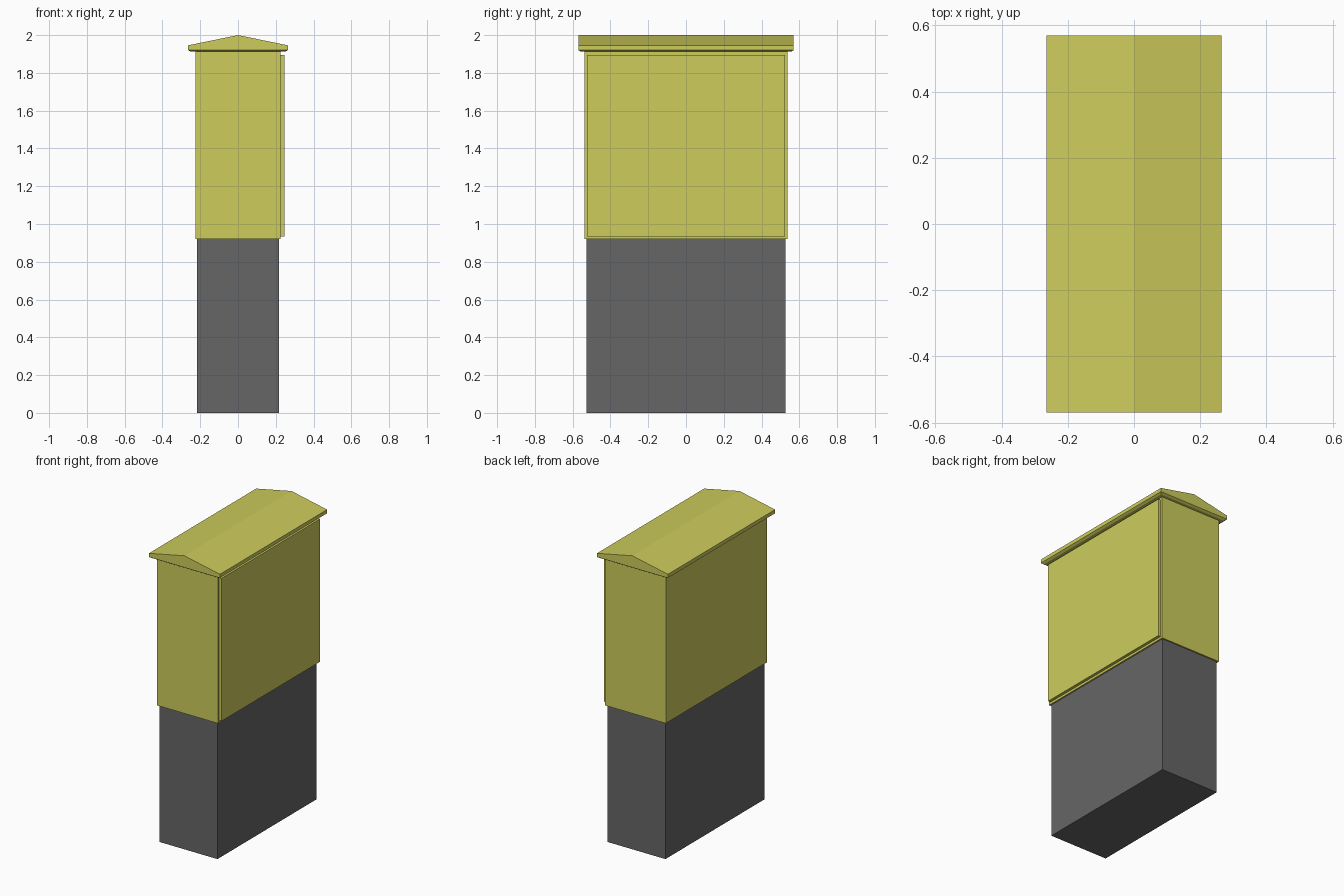
import bpy

default = bpy.data.objects.get("Cube")
if default:
    bpy.data.objects.remove(default, do_unlink=True)


def material(name, rgb):
    mat = bpy.data.materials.new(name)
    mat.use_nodes = True
    colour = (*rgb, 1.0)
    mat.diffuse_color = colour
    mat.node_tree.nodes["Principled BSDF"].inputs["Base Color"].default_value = colour
    return mat


yellow = material("cabinet yellow", (0.61, 0.605, 0.108))
grey = material("plinth grey", (0.133, 0.133, 0.133))


def mesh_object(name, verts, faces, mat):
    mesh = bpy.data.meshes.new(name)
    mesh.from_pydata(verts, [], faces)
    mesh.materials.append(mat)
    obj = bpy.data.objects.new(name, mesh)
    bpy.context.collection.objects.link(obj)
    return obj


def ring(x, y, z):
    return [(-x, -y, z), (x, -y, z), (x, y, z), (-x, y, z)]


def sides(start):
    return [(start + i, start + (i + 1) % 4, start + 4 + (i + 1) % 4, start + 4 + i)
            for i in range(4)]


def box(name, x, y, z0, z1, mat):
    return mesh_object(name, ring(x, y, z0) + ring(x, y, z1),
                       [(3, 2, 1, 0), (4, 5, 6, 7)] + sides(0), mat)


# Plinth and cabinet body
box("plinth", 0.216, 0.527, 0.0, 0.92, grey)
box("cabinet_body", 0.226, 0.537, 0.92, 1.913, yellow)

# Raised door panel on the left side
door = box("door_panel", 0.01, 0.523, 0.935, 1.896, yellow)
door.location.x = 0.235

# Gabled roof with a slightly tapered soffit
roof_x, roof_y = 0.264, 0.57
verts = ring(0.25, 0.556, 1.912) + ring(roof_x, roof_y, 1.921) + ring(roof_x, roof_y, 1.946)
verts += [(0, -roof_y, 2.0), (0, roof_y, 2.0)]
faces = [(3, 2, 1, 0)] + sides(0) + sides(4)
faces += [(8, 9, 12), (10, 11, 13), (9, 10, 13, 12), (11, 8, 12, 13)]
mesh_object("roof", verts, faces, yellow)
